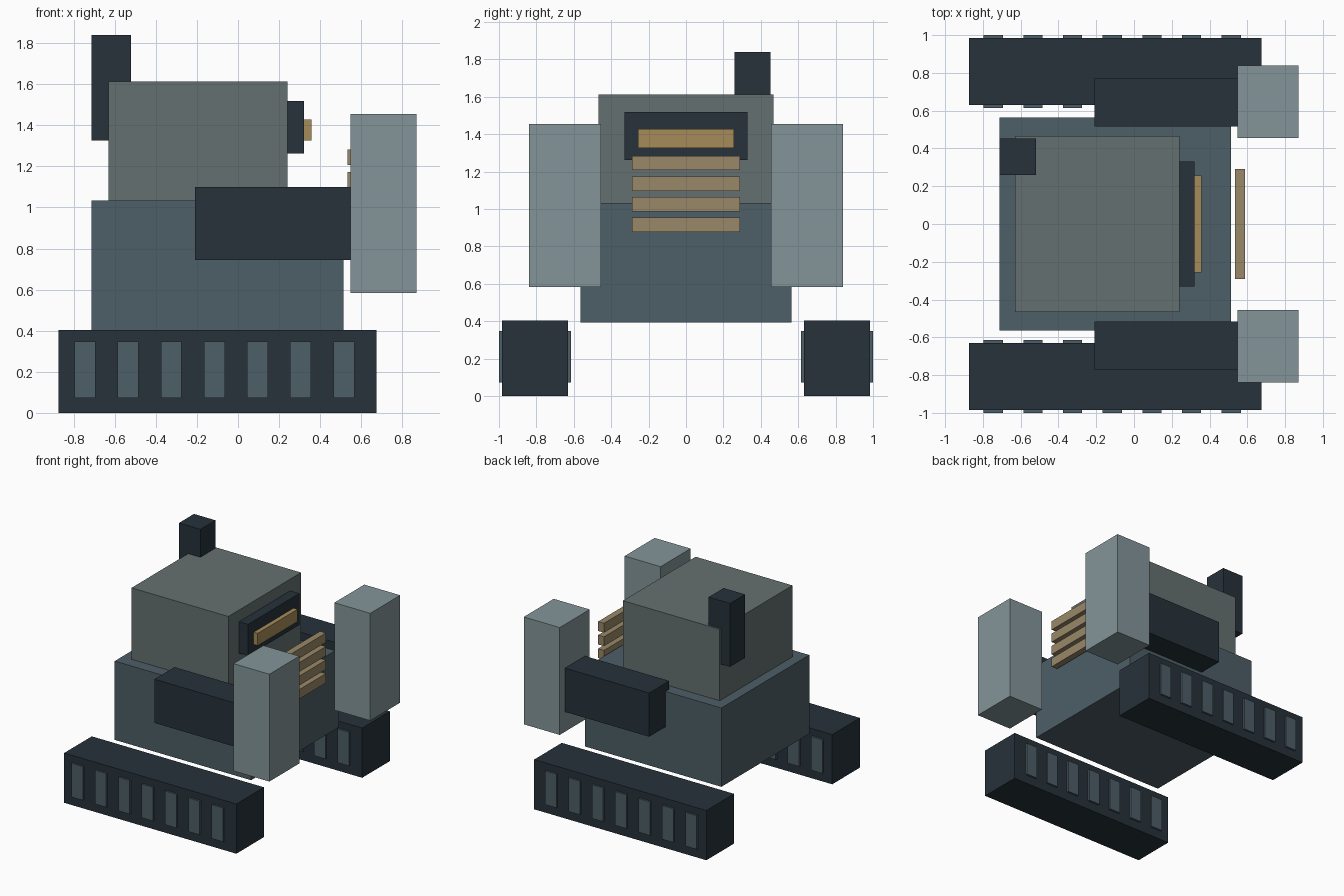
import bpy

if "Cube" in bpy.data.objects:
    bpy.data.objects.remove(bpy.data.objects["Cube"])


def material(name, rgb):
    # 8-bit screen colour to linear
    lin = [((c / 255 + 0.055) / 1.055) ** 2.4 for c in rgb]
    m = bpy.data.materials.new(name)
    m.diffuse_color = (*lin, 1)
    m.use_nodes = True
    m.node_tree.nodes["Principled BSDF"].inputs["Base Color"].default_value = m.diffuse_color
    return m


DARK = material("dark_steel", (38, 50, 58))
BLUE = material("blue_steel", (77, 94, 103))
GREY = material("grey_steel", (101, 112, 112))
PALE = material("pale_steel", (131, 149, 153))
TAN = material("tan_slat", (153, 136, 104))
AMBER = material("amber_lamp", (165, 139, 88))


def box(name, x, y, z, mat):
    """Box from (min, max) ranges on each axis."""
    bpy.ops.mesh.primitive_cube_add(size=1, location=[sum(r) / 2 for r in (x, y, z)])
    ob = bpy.context.object
    ob.name = name
    ob.scale = [r[1] - r[0] for r in (x, y, z)]
    bpy.ops.object.transform_apply(location=False, rotation=False, scale=True)
    ob.data.materials.append(mat)
    return ob


def pair(name, x, y, z, mat):
    """Box on the +y side and its mirror image on the -y side."""
    box(name + "_left", x, y, z, mat)
    box(name + "_right", x, (-y[1], -y[0]), z, mat)


# Hull, cabin and exhaust
box("hull", (-0.713, 0.513), (-0.564, 0.564), (0.393, 1.033), BLUE)
box("cabin", (-0.63, 0.24), (-0.467, 0.467), (1.03, 1.613), GREY)
box("exhaust_stack", (-0.713, -0.52), (0.26, 0.453), (1.325, 1.84), DARK)

# Visor with lamp strip
box("visor", (0.235, 0.321), (-0.33, 0.33), (1.262, 1.518), DARK)
box("visor_lamp", (0.315, 0.357), (-0.257, 0.257), (1.327, 1.427), AMBER)

# Front grille slats
for i in range(4):
    z = 0.915 + 0.11 * i
    box(f"grille_slat_{i + 1}", (0.534, 0.587), (-0.29, 0.29), (z - 0.038, z + 0.038), TAN)

# Arms and fists
pair("arm", (-0.21, 0.55), (0.515, 0.773), (0.745, 1.1), DARK)
pair("fist", (0.547, 0.87), (0.455, 0.84), (0.583, 1.455), PALE)

# Tracks with tread pads showing on both sides
pair("track", (-0.873, 0.675), (0.63, 0.985), (0, 0.404), DARK)
for i in range(7):
    x = -0.745 + 0.21 * i
    pair(f"tread_pad_{i + 1}", (x - 0.051, x + 0.051), (0.614, 1.0), (0.073, 0.347), BLUE)
